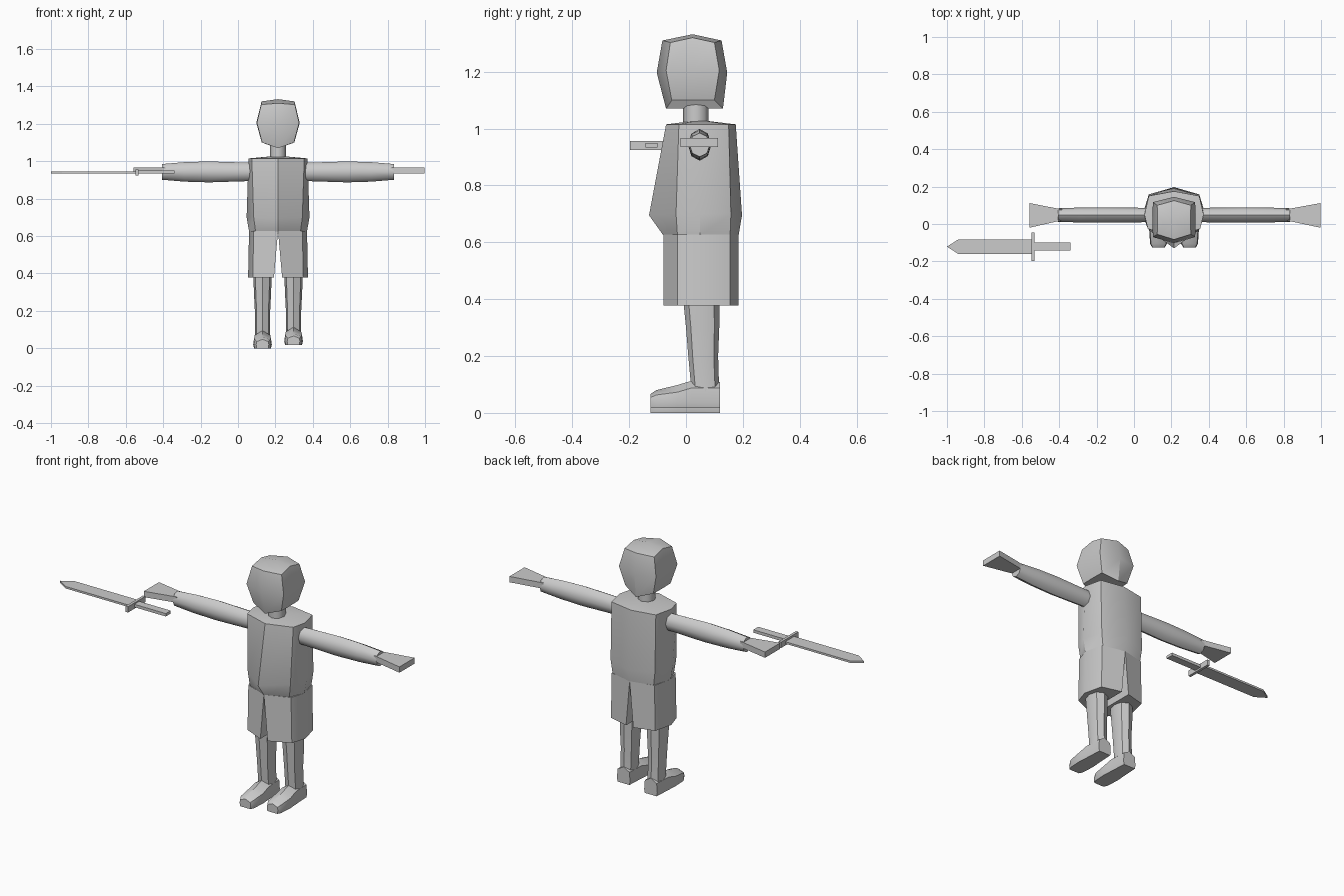
import bpy, bmesh, math
from mathutils import Vector

if "Cube" in bpy.data.objects:
    bpy.data.objects.remove(bpy.data.objects["Cube"])

CX = 0.214  # body centre line

grey = bpy.data.materials.new("plain_grey")
grey.diffuse_color = (0.6, 0.6, 0.6, 1)
grey.use_nodes = True
grey.node_tree.nodes["Principled BSDF"].inputs["Base Color"].default_value = grey.diffuse_color


def loft(name, rings, smooth=30, top=None):
    """Skin a list of equal-length point rings; cap the ends (top: optional apex)."""
    bm = bmesh.new()
    vs = [[bm.verts.new(p) for p in r] for r in rings]
    n = len(rings[0])
    for a, b in zip(vs, vs[1:]):
        for i in range(n):
            j = (i + 1) % n
            bm.faces.new((a[i], a[j], b[j], b[i]))
    bm.faces.new(vs[0][::-1])
    if top:
        apex = bm.verts.new(top)
        for i in range(n):
            bm.faces.new((vs[-1][i], vs[-1][(i + 1) % n], apex))
    else:
        bm.faces.new(vs[-1])
    bmesh.ops.recalc_face_normals(bm, faces=bm.faces)
    me = bpy.data.meshes.new(name)
    bm.to_mesh(me)
    bm.free()
    me.materials.append(grey)
    ob = bpy.data.objects.new(name, me)
    bpy.context.collection.objects.link(ob)
    if smooth:
        bpy.context.view_layer.objects.active = ob
        ob.select_set(True)
        bpy.ops.object.shade_smooth_by_angle(angle=math.radians(smooth))
        ob.select_set(False)
    return ob


def body_ring(half):
    """Mirror a front-to-back half outline of (x, y, z) about the centre line."""
    right = [(CX + x, y, z) for x, y, z in half]
    left = [(CX - x, y, z) for x, y, z in half[-2:0:-1]]
    return right + left


def plate(name, outline, z0, z1):
    return loft(name, [[(x, y, z) for x, y in outline] for z in (z0, z1)], 0)


# head
loft("head", [
    body_ring([(0, -.07, 1.07), (.085, -.05, 1.10), (.087, .025, 1.10), (.085, .10, 1.10), (0, .13, 1.07)]),
    body_ring([(0, -.103, 1.197), (.113, -.07, 1.205), (.116, .025, 1.205), (.113, .117, 1.205), (0, .145, 1.197)]),
    body_ring([(0, -.083, 1.31), (.09, -.055, 1.303), (.088, .023, 1.32), (.09, .10, 1.303), (0, .125, 1.31)]),
], 35, (CX, .023, 1.332))

# neck
loft("neck", [[(CX + .043 * math.cos(i * math.pi / 4), .035 + .045 * math.sin(i * math.pi / 4), z)
               for i in range(8)] for z in (1.0, 1.10)], 50)

# shirt
loft("shirt", [
    body_ring([(0, -.08, .625), (.12, -.03, .625), (.155, .05, .625), (.125, .155, .625), (0, .185, .625)]),
    body_ring([(0, -.13, .695), (.13, -.035, .70), (.168, .05, .70), (.135, .158, .70), (0, .197, .695)]),
    body_ring([(0, -.07, 1.015), (.14, -.025, 1.015), (.158, .05, 1.015), (.135, .15, 1.015), (0, .175, 1.015)]),
], 35, (CX, .05, 1.03))

for side, word in ((-1, "left"), (1, "right")):
    # shorts leg, parting in a narrow notch at the middle
    top = [(0, -.08), (.13, -.03), (.155, .05), (.13, .155), (0, .185)]
    low = [(.022, -.08), (.135, -.03), (.16, .05), (.135, .155), (.022, .185)]
    loft(word + "_shorts", [[(CX + side * x, y, z) for x, y in pts]
                            for pts, z in ((low, .378), (top, .627))], 35)

    # shin, eight sided
    lx = CX + side * .083
    dz = .018 if side > 0 else 0
    spec = [(.07, .040, .020, .117), (.20, .041, .008, .113), (.30, .046, .0, .117), (.42, .050, -.012, .117)]
    loft(word + "_shin", [[(lx + w * c * (1 if abs(c) > .9 else 1.1),
                            (y0 + y1) / 2 + (y1 - y0) / 2 * s, z)
                           for c, s in ((math.cos(i * math.pi / 4), math.sin(i * math.pi / 4)) for i in range(8))]
                          for z, w, y0, y1 in spec], 40)

    # foot, lofted heel to toe with a ridged top
    foot = [(.120, .040, .07, .09), (.02, .046, .07, .095), (-.03, .050, .055, .08),
            (-.105, .045, .045, .062), (-.125, .034, .036, .048)]
    loft(word + "_foot", [[(lx + x, y, z + dz) for x, z in
                           ((-w * .9, 0), (w * .9, 0), (w, .02), (w * .9, h), (0, t), (-w * .9, h), (-w, .02))]
                          for y, w, h, t in foot], 40)

    # arm, swelling slightly at the elbow
    arm = [(.12, .038, .048), (.37, .041, .056), (.50, .040, .052), (.62, .036, .042)]
    loft(word + "_arm", [[(CX + side * x, .048 + ry * math.cos(i * math.pi / 4),
                           .943 + rz * math.sin(i * math.pi / 4)) for i in range(8)]
                         for x, ry, rz in arm], 50)

    # flat flared hand
    plate(word + "_hand", [(CX + side * x, y) for x, y in
                           ((.60, .018), (.62, .015), (.784 if side > 0 else .774, -.02),
                            (.784 if side > 0 else .774, .112), (.62, .082), (.60, .08))], .935, .967)

# sword lying level beside the hand
plate("blade", [(-1, -.121), (-.94, -.16), (-.54, -.16), (-.54, -.083), (-.94, -.083)], .935, .946)
plate("guard", [(-.547, -.197), (-.532, -.197), (-.532, -.046), (-.547, -.046)], .925, .957)
plate("grip", [(-.535, -.143), (-.34, -.143), (-.34, -.10), (-.535, -.10)], .934, .95)
